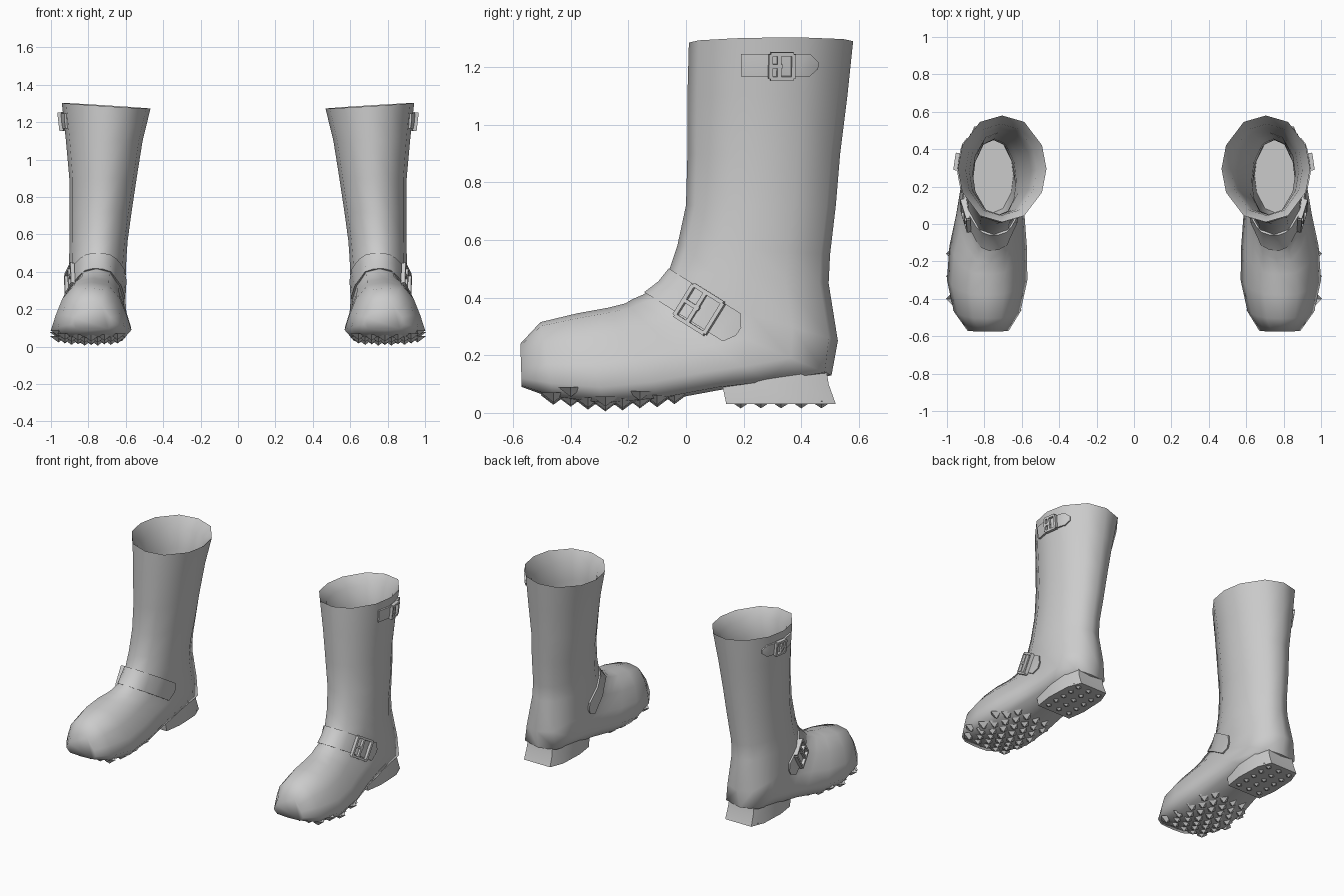
import bpy, bmesh, math
from mathutils import Vector, Matrix
from mathutils.bvhtree import BVHTree

if "Cube" in bpy.data.objects:
    bpy.data.objects.remove(bpy.data.objects["Cube"])

grey = bpy.data.materials.new("light_grey")
grey.diffuse_color = (0.6, 0.6, 0.6, 1)
grey.use_nodes = True
grey.node_tree.nodes["Principled BSDF"].inputs["Base Color"].default_value = grey.diffuse_color


def finish(bm, name, angle=60):
    """Store a part of the right boot and mirror it to the left one."""
    bmesh.ops.recalc_face_normals(bm, faces=bm.faces)
    me = bpy.data.meshes.new(name)
    bm.to_mesh(me)
    me.materials.append(grey)
    ob = bpy.data.objects.new(name, me)
    bpy.context.collection.objects.link(ob)
    bpy.ops.object.select_all(action='DESELECT')
    ob.select_set(True)
    bpy.context.view_layer.objects.active = ob
    bpy.ops.object.shade_smooth_by_angle(angle=math.radians(angle))
    mod = ob.modifiers.new("pair", 'MIRROR')
    mod.use_mirror_merge = False


def loft(bm, rings, closed=True, cap_start=False, cap_end=False):
    vs = [[bm.verts.new(p) for p in r] for r in rings]
    n = len(vs[0])
    for a, b in zip(vs, vs[1:]):
        for i in range(n if closed else n - 1):
            j = (i + 1) % n
            bm.faces.new((a[i], a[j], b[j], b[i]))
    if cap_start:
        bm.faces.new(vs[0])
    if cap_end:
        bm.faces.new(vs[-1])


# Half cross-sections as (front-to-back position, width share)
SHAFT = [(0, 0), (.06, .5), (.28, .9), (.5, 1), (.72, .9), (.94, .5), (1, 0)]
FOOT = [(0, 0), (.05, .42), (.28, .72), (.55, .88), (.8, 1), (.97, .78), (1, 0)]


def ring(fy, fz, by, bz, cx, hw, k, tilt=0):
    half = [(a[0] + (b[0] - a[0]) * k, a[1] + (b[1] - a[1]) * k)
            for a, b in zip(SHAFT, FOOT)]
    pts = [(t, w) for t, w in half] + [(t, -w) for t, w in half[-2:0:-1]]
    return [Vector((cx + hw * w, fy + (by - fy) * t,
                    fz + (bz - fz) * t + tilt * w)) for t, w in pts]


# Boot body: front point, back point, centre x, half width, foot blend
BODY = [(.01, 1.285, .58, 1.29, .705, .237, 0, .015),
        (.005, 1.1, .56, 1.1, .715, .205, 0),
        (.005, .9, .535, .9, .722, .18, 0),
        (0, .72, .52, .72, .735, .166, 0),
        (-.03, .58, .50, .55, .745, .155, 0),
        (-.06, .49, .495, .45, .75, .155, .1),
        (-.10, .44, .527, .25, .755, .16, .35),
        (-.15, .41, .505, .13, .757, .163, .8),
        (-.185, .395, .30, .10, .76, .168, .9),
        (-.21, .38, .12, .08, .768, .182, 1),
        (-.27, .365, -.08, .043, .78, .207, 1),
        (-.38, .345, -.28, .025, .785, .215, 1),
        (-.505, .315, -.46, .05, .785, .178, 1),
        (-.575, .24, -.57, .09, .78, .11, 1)]
outer = [ring(*r) for r in BODY]
bm = bmesh.new()
loft(bm, outer, cap_end=True)
surface = BVHTree.FromBMesh(bm)
bm.free()

# Hollow lining, from the insole up to the rim
lining = [ring(.06, .2, .45, .2, .755, .11, 0)]
for fy, fz, by, bz, cx, hw, *_ in BODY[5:0:-1]:
    lining.append(ring(fy + .045, fz, by - .045, bz, cx, hw - .04, 0))
lining.append(ring(.045, 1.22, .535, 1.22, .71, .19, 0))
bm = bmesh.new()
loft(bm, lining + outer, cap_start=True, cap_end=True)
finish(bm, "boot_body", 70)

# Heel block
bm = bmesh.new()


def heel_ring(z, y0, y1, w):
    half = [(y0, w * .88), (y0 + .12, w), (y1 - .12, w * .95), (y1 - .03, w * .7)]
    return ([(.757 + x, y, z) for y, x in half]
            + [(.757 - x, y, z) for y, x in half[::-1]])


loft(bm, [heel_ring(.16, .14, .515, .13), heel_ring(.10, .125, .525, .137),
          heel_ring(.03, .14, .55, .14)], cap_start=True, cap_end=True)
finish(bm, "heel_block", 40)

# Tread lugs: small pyramids under the sole and heel
bm = bmesh.new()


def lug(x, y, z, r, h):
    top = [bm.verts.new((x + dx * r, y + dy * r, z + .012))
           for dx, dy in ((-1, 0), (0, -1), (1, 0), (0, 1))]
    tip = bm.verts.new((x, y, z - h))
    for i in range(4):
        bm.faces.new((top[i], top[(i + 1) % 4], tip))


for row in range(8):
    for col in range(-2, 3):
        y = -.46 + row * .06
        x = .785 + col * .07 + (.035 if row % 2 else 0)
        hit = surface.ray_cast(Vector((x, y, -1)), Vector((0, 0, 1)))[0]
        if hit and hit.z < .09:
            lug(x, y, hit.z, .045, .022)
for row in range(5):
    for col in range(-1, 2):
        lug(.757 + col * .08, .19 + row * .07, .03, .04, .014)
finish(bm, "tread_lugs", 20)


def frame_dirs(tilt):
    """Direction along a strap on the outer side, and across it."""
    return (Vector((0, math.cos(tilt), math.sin(tilt))),
            Vector((0, -math.sin(tilt), math.cos(tilt))))


def strap(name, centre, tilt, a0, a1, width, steps, tips):
    """Band wrapped on the boot; angle 0 points outward, -90 to the front."""
    along, across = frame_dirs(tilt)
    bm = bmesh.new()
    rings = []
    for i in range(steps + 1):
        a = math.radians(a0 + (a1 - a0) * i / steps)
        d = Vector((1, 0, 0)) * math.cos(a) + along * math.sin(a)
        w = width / 2
        if i == steps or (tips == 2 and i == 0):
            w *= .3
        sec = []
        for s, off in ((-1, -.01), (-1, .012), (0, .014), (1, .012), (1, -.01)):
            o = centre + across * (s * w)
            hit = surface.ray_cast(o + d * .7, -d)[0]
            sec.append((hit or o + d * .2) + d * off)
        rings.append(sec)
    loft(bm, rings, cap_start=True, cap_end=True)
    finish(bm, name, 40)


def buckle(name, y, z, tilt, sx, sy):
    """Square frame with a centre bar and a prong, lying on the outer side."""
    along, across = frame_dirs(tilt)
    o = Vector((2, y, z))
    hits = [surface.ray_cast(o + v, Vector((-1, 0, 0)))[0] for v in
            (along * .05, along * -.05, across * .05, across * -.05)]
    u = (hits[0] - hits[1]).normalized()
    n = u.cross(hits[2] - hits[3]).normalized()
    v = n.cross(u)
    c = sum(hits, Vector()) / 4 + n * .02
    m = Matrix((u, v, n)).transposed().to_4x4()
    m.translation = c
    bm = bmesh.new()
    t = .014
    bars = [(0, sy / 2, sx, t), (0, -sy / 2, sx, t), (sx / 2, 0, t, sy),
            (-sx / 2, 0, t, sy), (-.01, 0, t, sy), (-sx / 4, 0, sx / 2, t)]
    for bx, by, lx, ly in bars:
        bmesh.ops.create_cube(bm, size=1, matrix=m @ Matrix.Translation((bx, by, 0))
                              @ Matrix.Diagonal((lx, ly, .022, 1)))
    finish(bm, name, 30)


# Ankle strap over the instep, and short strap near the rim
tilt = math.radians(-32)
strap("ankle_strap", Vector((.76, .13, .315)), tilt, -198, 22, .115, 22, 2)
buckle("ankle_buckle", .05, .357, tilt, .125, .125)
strap("top_strap", Vector((.705, .29, 1.205)), 0, -24, 42, .08, 8, 1)
buckle("top_buckle", .33, 1.205, 0, .08, .085)
